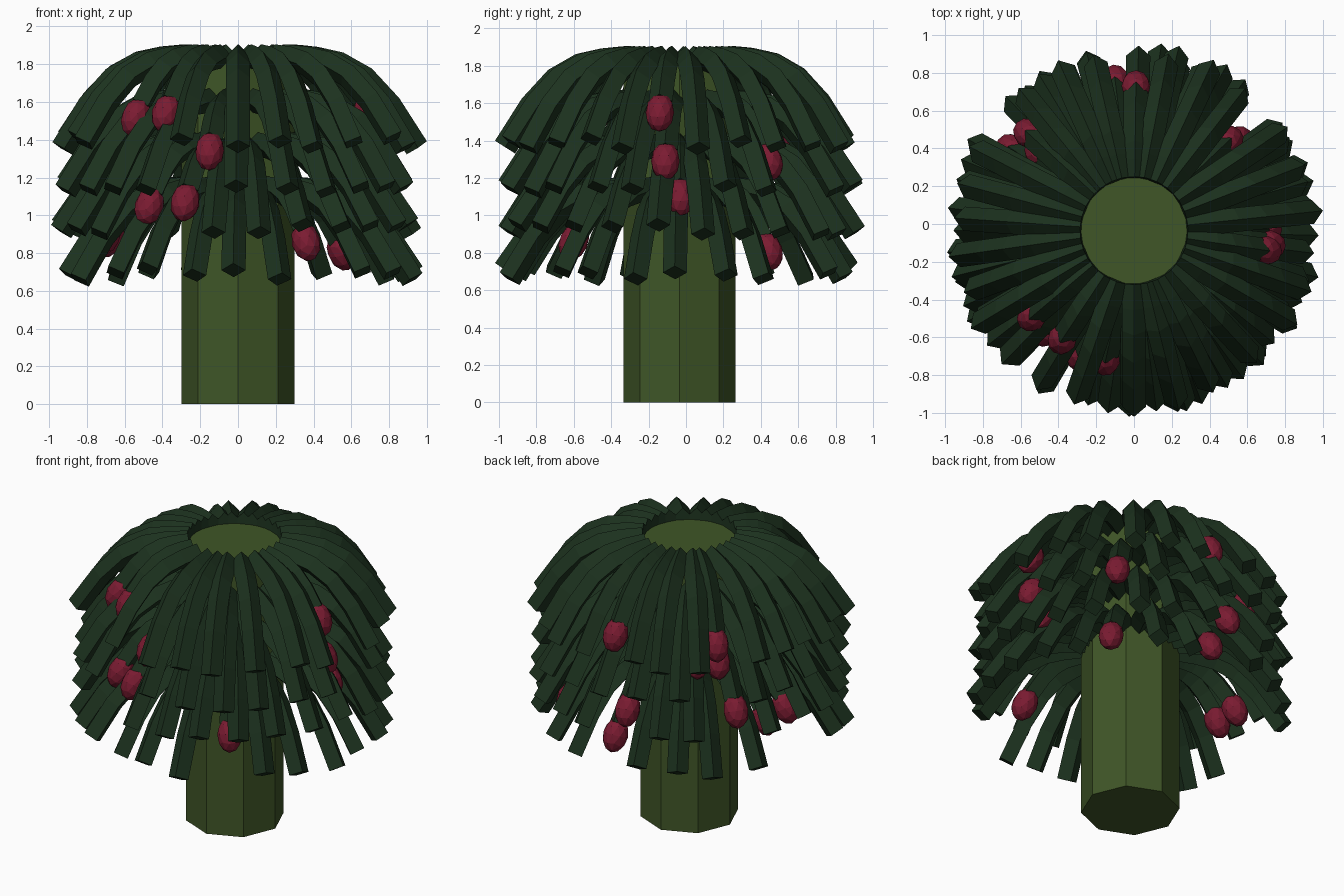
import bpy, bmesh, math, random
from mathutils import Vector, Matrix

random.seed(5)
if "Cube" in bpy.data.objects:
    bpy.data.objects.remove(bpy.data.objects["Cube"])

AXIS_Y = -0.035
TIER_DROP = 0.233


def material(name, colour):
    mat = bpy.data.materials.new(name)
    mat.use_nodes = True
    mat.diffuse_color = (*colour, 1)
    mat.node_tree.nodes["Principled BSDF"].inputs["Base Color"].default_value = (*colour, 1)
    return mat


def finish(bm, name, mat):
    bmesh.ops.recalc_face_normals(bm, faces=bm.faces)
    mesh = bpy.data.meshes.new(name)
    bm.to_mesh(mesh)
    bm.free()
    mesh.materials.append(mat)
    obj = bpy.data.objects.new(name, mesh)
    obj.location.y = AXIS_Y
    bpy.context.collection.objects.link(obj)


trunk_green = material("trunk green", (0.050, 0.092, 0.020))
leaf_green = material("dark leaf green", (0.0115, 0.031, 0.0130))
berry_red = material("berry red", (0.195, 0.011, 0.031))

# Trunk: plain eight-sided column with a corner on each axis
bm = bmesh.new()
height = 1.83
bmesh.ops.create_cone(bm, cap_ends=True, segments=8, radius1=0.3, radius2=0.3, depth=height,
                      matrix=Matrix.Translation((0, 0, height / 2)))
finish(bm, "trunk", trunk_green)

# Berry centres, grouped around the crown
BERRIES = [Vector((x, y - AXIS_Y, z)) for x, y, z in (
    (0.70, -0.14, 1.55), (0.72, -0.11, 1.29), (0.70, -0.03, 1.10),
    (-0.54, -0.49, 1.52), (-0.38, -0.61, 1.54), (-0.15, -0.72, 1.34),
    (-0.47, -0.57, 1.05), (-0.28, -0.70, 1.07), (0.36, -0.60, 0.86),
    (0.55, 0.44, 0.81), (0.50, 0.44, 1.29), (0.01, 0.73, 1.48),
    (-0.10, 0.76, 1.02), (0.01, 0.73, 0.81), (-0.43, 0.50, 1.33),
    (-0.56, 0.48, 1.47), (-0.50, 0.38, 1.30), (-0.65, 0.40, 1.02),
    (-0.70, -0.05, 0.89), (-0.68, 0.14, 0.88),
)]

# Leaf arc as radius and height on the top tier
ARC = [(0.28, 1.842), (0.41, 1.83), (0.53, 1.805), (0.66, 1.735), (0.79, 1.6), (0.93, 1.39)]
HALF = 0.064


def add_leaf(bm, angle, drop, reach, droop):
    """Bent bar with a diamond section, ridge upward."""
    out = Vector((math.cos(angle), math.sin(angle), 0))
    side = Vector((-out.y, out.x, 0))
    r0, z0 = ARC[0]
    path = [out * (r0 + (r - r0) * reach) + Vector((0, 0, z0 - drop + (z - z0) * droop))
            for r, z in ARC]
    rings = []
    for i, p in enumerate(path):
        along = (path[min(i + 1, len(path) - 1)] - path[max(i - 1, 0)]).normalized()
        up = along.cross(side).normalized()
        rings.append([bm.verts.new(p + d * HALF) for d in (up, side, -up, -side)])
    for a, b in zip(rings, rings[1:]):
        for k in range(4):
            n = (k + 1) % 4
            bm.faces.new((a[k], a[n], b[n], b[k]))
    bm.faces.new(rings[0])
    bm.faces.new(rings[-1])


def berry_angle(berry):
    return math.atan2(berry.y, berry.x)


def berries_on(tier):
    return [b for b in BERRIES if max(0, round((1.53 - b.z) / TIER_DROP)) == tier]


def is_taken(angle, tier):
    """True where a berry and its short leaf take the place of a full leaf."""
    gaps = [(berry_angle(b) - angle + math.pi) % math.tau - math.pi for b in berries_on(tier)]
    return any(abs(gap) < math.radians(6.5) for gap in gaps)


# Leaf directions: the uneven top tier, then three regular tiers with a little scatter
STEP = 15
tiers = [[6, 21, 34, 52, 65, 79, 103, 114, 129, 153, 165, 176, 188, 200, 211,
          251, 270, 284, 296, 313, 330, 341]]
for phase in (0, 0.5, 0):
    tiers.append([STEP * (i + phase) + random.uniform(-1.5, 1.5) for i in range(360 // STEP)])

for tier, directions in enumerate(tiers):
    bm = bmesh.new()
    drop = tier * TIER_DROP
    for degrees in directions:
        angle = math.radians(degrees)
        reach = random.uniform(0.95, 1.04)
        droop = random.uniform(0.94, 1.08)
        if tier == 0 or not is_taken(angle, tier):
            add_leaf(bm, angle, drop, reach, droop)
    # Short leaves that end at the berries
    r_start, z_start = ARC[0]
    r_end, z_end = ARC[-1]
    for berry in berries_on(tier):
        reach = (berry.xy.length - 0.03 - r_start) / (r_end - r_start)
        droop = (z_start - drop - berry.z - 0.06) / (z_start - z_end)
        add_leaf(bm, berry_angle(berry), drop, reach, droop)
    finish(bm, f"leaf_tier_{tier + 1}", leaf_green)

# Berries: faceted ovals leaning with the leaf tips
bm = bmesh.new()
for berry in BERRIES:
    place = (Matrix.Translation(berry) @ Matrix.Rotation(berry_angle(berry), 4, "Z")
             @ Matrix.Rotation(-0.45, 4, "Y") @ Matrix.Diagonal((0.077, 0.077, 0.11, 1)))
    bmesh.ops.create_icosphere(bm, subdivisions=2, radius=1, matrix=place)
finish(bm, "berries", berry_red)
